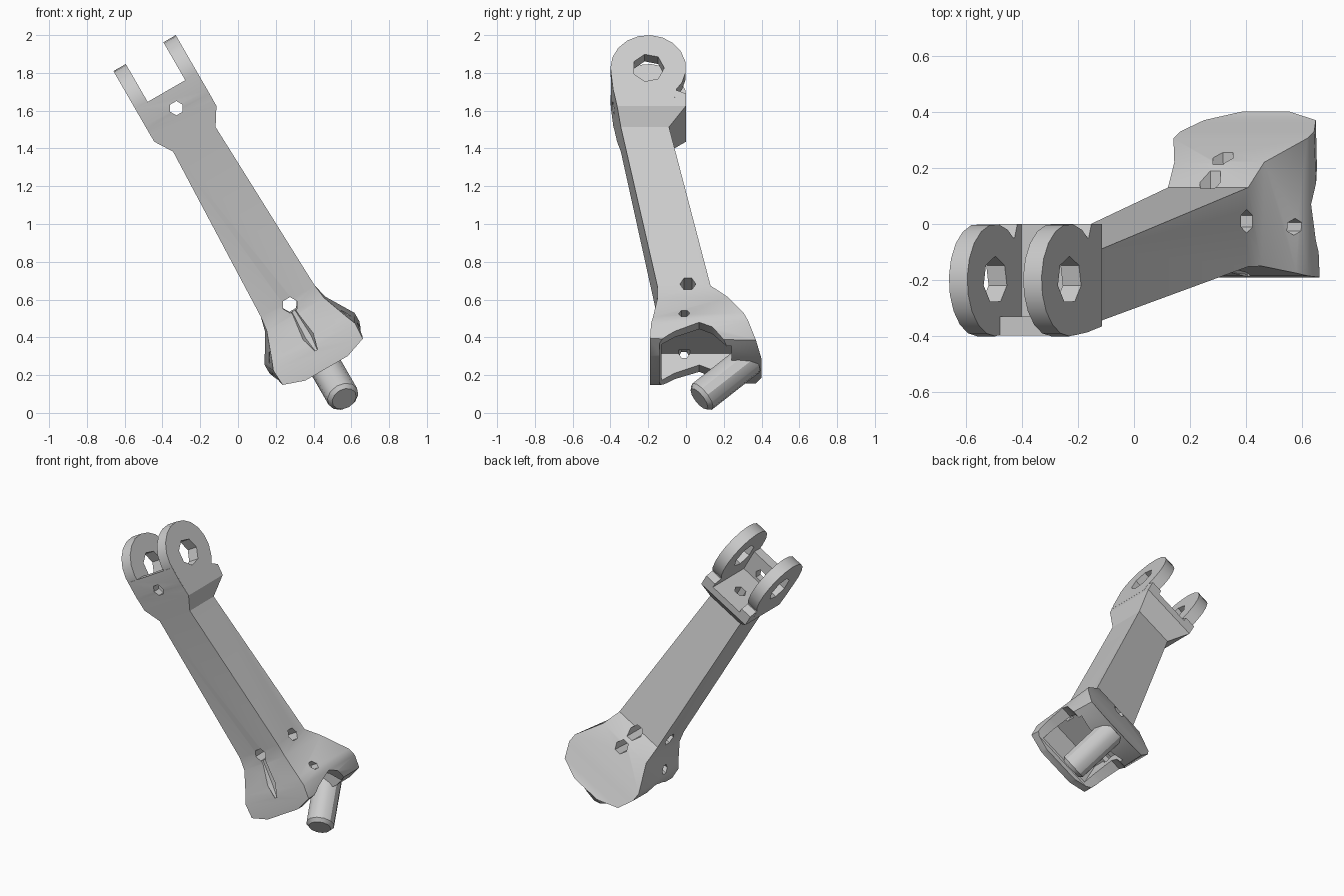
import bpy, bmesh, math
from mathutils import Matrix, Vector

cube = bpy.data.objects.get("Cube")
if cube:
    bpy.data.objects.remove(cube, do_unlink=True)

metal = bpy.data.materials.new("grey metal")
metal.use_nodes = True
GREY = (0.6, 0.6, 0.6, 1)
metal.diffuse_color = GREY
metal.node_tree.nodes["Principled BSDF"].inputs["Base Color"].default_value = GREY

# Upright strut space: x across, y depth, z along the strut; leaned over at the end
LEAN = Matrix.Rotation(math.radians(-30), 4, 'Y') @ Matrix.Translation((0.524, 0, 0))


def loft(name, rings):
    """Capped skin through rings of equal point count."""
    bm = bmesh.new()
    loops = [[bm.verts.new(p) for p in ring] for ring in rings]
    n = len(loops[0])
    for a, b in zip(loops, loops[1:]):
        for i in range(n):
            j = (i + 1) % n
            bm.faces.new((a[i], a[j], b[j], b[i]))
    bm.faces.new(loops[0])
    bm.faces.new(loops[-1])
    bmesh.ops.triangulate(bm, faces=[f for f in bm.faces if len(f.verts) == 4])
    bmesh.ops.recalc_face_normals(bm, faces=bm.faces)
    mesh = bpy.data.meshes.new(name)
    bm.to_mesh(mesh)
    bm.free()
    mesh.materials.append(metal)
    obj = bpy.data.objects.new(name, mesh)
    bpy.context.collection.objects.link(obj)
    return obj


def prism(name, profile, x0, x1):
    return loft(name, [[(x, y, z) for y, z in profile] for x in (x0, x1)])


def rod(name, start, end, stops, sides):
    """Round bar; stops are (fraction along, radius)."""
    start, end = Vector(start), Vector(end)
    turn = (end - start).to_track_quat('Z', 'Y')
    rings = []
    for t, r in stops:
        angles = [2 * math.pi * i / sides for i in range(sides)]
        rings.append([start.lerp(end, t) + turn @ Vector((r * math.cos(a), r * math.sin(a), 0))
                      for a in angles])
    return loft(name, rings)


def combine(target, tool, operation):
    mod = target.modifiers.new(tool.name, 'BOOLEAN')
    mod.operation, mod.solver, mod.object = operation, 'EXACT', tool
    graph = bpy.context.evaluated_depsgraph_get()
    mesh = bpy.data.meshes.new_from_object(target.evaluated_get(graph))
    target.modifiers.clear()
    target.data = mesh
    bpy.data.objects.remove(tool, do_unlink=True)


def drill(target, start, end, r, sides=6):
    combine(target, rod("drill", start, end, [(0, r), (1, r)], sides), 'DIFFERENCE')


# Strut body: height, front depth, front half width, back depth, back half width
sections = [
    (-0.03, -0.19, 0.13, 0.40, 0.10),
    (0.01, -0.19, 0.245, 0.37, 0.23),
    (0.10, -0.185, 0.25, 0.33, 0.275),
    (0.15, -0.175, 0.23, 0.305, 0.275),
    (0.30, -0.15, 0.175, 0.22, 0.185),
    (0.38, -0.152, 0.165, 0.13, 0.165),
    (1.37, -0.345, 0.13, -0.09, 0.13),
    (1.465, -0.365, 0.19, 0, 0.19),
    (1.54, -0.38, 0.19, 0, 0.19),
    (1.56, -0.385, 0.19, -0.05, 0.19),
    (1.665, -0.397, 0.19, -0.06, 0.19),
]
body = loft("strut_body", [[(-hf, f, z), (hf, f, z), (hb, b, z), (-hb, b, z)]
                           for z, f, hf, b, hb in sections])

# Pocket between the fork ears
combine(body, prism("pocket", [(-0.33, 1.51), (0.1, 1.51), (0.1, 1.8), (-0.33, 1.8)],
                    -0.115, 0.115), 'DIFFERENCE')

# Fork ears with pin holes
PIN = (-0.2, 1.697)
arc = [math.radians(-45 + 225 * i / 12) for i in range(13)]
ear_profile = [(PIN[0] + 0.2 * math.cos(a), PIN[1] + 0.2 * math.sin(a)) for a in arc]
ear_profile += [(-0.372, 1.5), (-0.06, 1.5)]
for side in (-1, 1):
    ear = prism("ear", ear_profile, side * 0.115, side * 0.1905)
    combine(body, ear, 'UNION')
drill(body, (-0.5, *PIN), (0.5, *PIN), 0.085, 7)

# Hollow foot with arched side openings
combine(body, prism("foot_cavity", [(-0.13, -0.2), (0.24, -0.2), (0.24, 0.17), (-0.13, 0.17)],
                    -0.19, 0.19), 'DIFFERENCE')
arch = [(-0.14, -0.2), (-0.14, 0), (-0.06, 0.05), (0.07, 0.1), (0.14, 0.07), (0.25, -0.04), (0.25, -0.2)]
combine(body, prism("foot_arch", arch, -0.5, 0.5), 'DIFFERENCE')

# Bolt holes through the strut, front wall, shelf and sides
drill(body, (0, -0.5, 0.35), (0, 0.5, 0.37), 0.042)
drill(body, (0, -0.5, 1.56), (0, -0.2, 1.56), 0.038)
drill(body, (0, -0.15, 1.35), (0, -0.15, 1.6), 0.04)
drill(body, (-0.5, 0.01, 0.39), (0.5, 0.01, 0.39), 0.042)
drill(body, (0, 0.1, 0.26), (0, 0.4, 0.29), 0.042)
for side in (-1, 1):
    drill(body, (side * 0.15, -0.01, 0.17), (side * 0.4, -0.01, 0.17), 0.03)

# Tapered groove on the front
groove = rod("groove", (0, -0.155, 0.36), (0, -0.18, 0.08), [(0, 0.015), (0.7, 0.032), (1, 0.012)], 6)
combine(body, groove, 'DIFFERENCE')

# Axle peg angled down and forward out of the foot
peg = rod("axle_peg", (0, 0.07, -0.217), (0, 0.335, 0.023),
          [(0, 0.068), (0.06, 0.087), (1, 0.087)], 12)

for obj in (body, peg):
    obj.data.transform(LEAN)
    bpy.ops.object.select_all(action='DESELECT')
    obj.select_set(True)
    bpy.context.view_layer.objects.active = obj
    bpy.ops.object.shade_smooth_by_angle(angle=math.radians(30))
